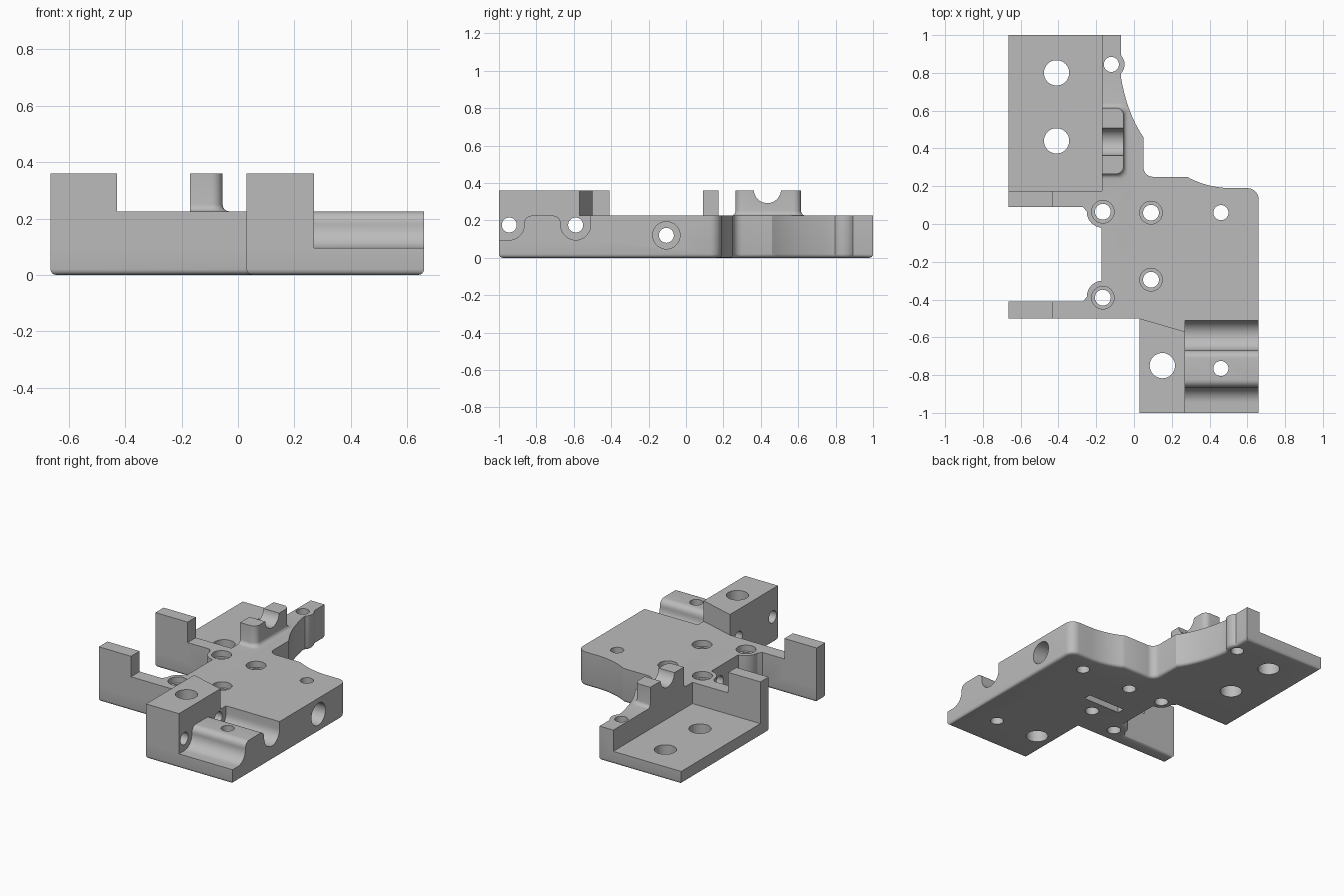
import bpy, bmesh
from math import sin, cos, radians
from mathutils import Vector, Matrix

if "Cube" in bpy.data.objects:
    bpy.data.objects.remove(bpy.data.objects["Cube"])

TOP, HIGH, FLOOR = 0.225, 0.36, 0.085

grey = bpy.data.materials.new("machined_grey")
grey.use_nodes = True
grey.diffuse_color = (0.5, 0.5, 0.5, 1)
grey.node_tree.nodes["Principled BSDF"].inputs["Base Color"].default_value = (0.5, 0.5, 0.5, 1)


def arc(cx, cy, r, a0, a1, n=10):
    angles = [radians(a0 + (a1 - a0) * i / n) for i in range(n + 1)]
    return [(cx + r * cos(a), cy + r * sin(a)) for a in angles]


def curve(p, q, r, n=10):
    p, q, r = Vector(p), Vector(q), Vector(r)
    ts = [i / n for i in range(n + 1)]
    return [tuple(p * (1 - t) ** 2 + q * 2 * t * (1 - t) + r * t * t) for t in ts]


def loft(name, rings, bottom_bevel=0):
    """Solid through matching rings of 3D points, capped at both ends."""
    bm = bmesh.new()
    loops = [[bm.verts.new(p) for p in ring] for ring in rings]
    n = len(loops[0])
    base = bm.faces.new(loops[0])
    bm.faces.new(loops[-1])
    for lo, hi in zip(loops, loops[1:]):
        for i in range(n):
            bm.faces.new((lo[i], lo[(i + 1) % n], hi[(i + 1) % n], hi[i]))
    bmesh.ops.recalc_face_normals(bm, faces=bm.faces)
    if bottom_bevel:
        bmesh.ops.bevel(bm, geom=list(base.edges), offset=bottom_bevel,
                        segments=4, profile=0.5, affect='EDGES')
    mesh = bpy.data.meshes.new(name)
    bm.to_mesh(mesh)
    bm.free()
    obj = bpy.data.objects.new(name, mesh)
    bpy.context.collection.objects.link(obj)
    mesh.materials.append(grey)
    return obj


def prism(name, outline, z0, z1, bevel=0):
    return loft(name, [[(x, y, z) for x, y in outline] for z in (z0, z1)], bevel)


def prism_x(name, profile, x0, x1):
    return loft(name, [[(x, y, z) for y, z in profile] for x in (x0, x1)])


def rect(x0, x1, y0, y1):
    return [(x0, y0), (x1, y0), (x1, y1), (x0, y1)]


def circle(cx, cy, r):
    return arc(cx, cy, r, 0, 348.75, 31)


def combine(target, other, operation):
    mod = target.modifiers.new(operation.lower(), 'BOOLEAN')
    mod.operation, mod.object, mod.solver = operation, other, 'EXACT'
    bpy.context.view_layer.objects.active = target
    bpy.ops.object.modifier_apply(modifier=mod.name)
    bpy.data.objects.remove(other)


# Plate outline, with hole boss, concave flank and two arms
outline = [(-0.665, 1), (-0.07, 1)]
outline += arc(-0.12, 0.845, 0.07, 44, -44, 8)
outline += curve((-0.07, 0.78), (-0.035, 0.58), (0.05, 0.46))
outline += arc(0.10, 0.30, 0.05, 180, 270, 6)
outline += curve((0.28, 0.25), (0.38, 0.195), (0.50, 0.19))
outline += arc(0.60, 0.13, 0.06, 90, 0, 8)
outline += [(0.66, -1), (0.03, -1), (0.03, -0.5), (-0.665, -0.5), (-0.665, -0.41), (-0.27, -0.41)]
outline += arc(-0.165, -0.385, 0.085, 180, 94, 8)
outline += arc(-0.165, 0.065, 0.085, 266, 180, 8)
outline += [(-0.27, 0.09), (-0.665, 0.09)]
plate = prism("mount_plate", outline, 0, TOP, 0.02)

# Recessed shelf
combine(plate, prism("shelf_cut", rect(-0.8, -0.17, 0.175, 1.2), FLOOR, 1), 'DIFFERENCE')

# Clamp grooves beside the tall block
step = [(-1.2, 0.095)] + arc(-0.945, 0.175, 0.08, 270, 360)
step += arc(-0.825, 0.185, 0.04, 180, 90, 6) + [(-0.825, 0.5), (-1.2, 0.5)]
groove = arc(-0.71, 0.185, 0.04, 90, 0, 6) + arc(-0.59, 0.175, 0.08, 180, 360, 18)
groove += [(-0.51, 0.5), (-0.71, 0.5)]
for profile in (step, groove):
    combine(plate, prism_x("clamp_cut", profile, 0.27, 0.8), 'DIFFERENCE')

# Tall block and the two arm end posts
block = [(0.03, -1), (0.27, -1), (0.27, -0.57), (0.03, -0.5)]
combine(plate, prism("tall_block", block, 0.1, HIGH), 'UNION')
for y0, y1 in ((-0.5, -0.41), (0.09, 0.175)):
    combine(plate, prism("arm_post", rect(-0.665, -0.43, y0, y1), 0.1, HIGH), 'UNION')


# Cradle with a flared foot and a round notch
def cradle_ring(d, z):
    x, y0, y1, r = -0.055 + d, 0.265 - d, 0.615 + d, 0.04
    pts = [(-0.17, y0)] + arc(x - r, y0 + r, r, -90, 0, 6)
    pts += arc(x - r, y1 - r, r, 0, 90, 6) + [(-0.17, y1)]
    return [(px, py, z) for px, py in pts]


flare = [(0.025 * (1 - sin(radians(a))), TOP + 0.025 * (1 - cos(radians(a)))) for a in (0, 22, 45, 68, 90)]
cradle = loft("cradle", [cradle_ring(0.025, 0.15)] + [cradle_ring(d, z) for d, z in flare]
              + [cradle_ring(0, HIGH)])
combine(cradle, prism_x("notch_cut", circle(0.435, HIGH + 0.005, 0.073), -0.4, 0.2), 'DIFFERENCE')
combine(plate, cradle, 'UNION')

# Vertical through holes: x, y, radius
holes = [(-0.41, 0.80, 0.067), (-0.41, 0.44, 0.067), (0.15, -0.75, 0.067),
         (-0.12, 0.845, 0.04), (0.46, 0.06, 0.04), (0.46, -0.765, 0.04)]
bored = [(-0.165, 0.065), (0.09, 0.06), (0.09, -0.295), (-0.165, -0.39)]
for x, y, r in holes + [(x, y, 0.042) for x, y in bored]:
    combine(plate, prism("hole_cut", circle(x, y, r), -0.2, 0.6), 'DIFFERENCE')
for x, y in bored:
    combine(plate, prism("counterbore_cut", circle(x, y, 0.06), TOP - 0.04, 0.6), 'DIFFERENCE')

# Sideways holes: y, z, radius, start, end
for y, z, r, x0, x1 in ((-0.945, 0.175, 0.04, -0.1, 0.4), (-0.59, 0.175, 0.04, -0.1, 0.4),
                        (-0.105, 0.12, 0.04, -0.4, 0.8), (-0.105, 0.12, 0.073, 0.52, 0.8)):
    combine(plate, prism_x("side_hole_cut", circle(y, z, r), x0, x1), 'DIFFERENCE')

# Underside slot
combine(plate, prism("slot_cut", rect(-0.045, 0.225, -0.205, -0.155), -0.1, 0.05), 'DIFFERENCE')

# Smooth the round surfaces, keep machined edges sharp
bpy.ops.object.select_all(action='DESELECT')
plate.select_set(True)
bpy.context.view_layer.objects.active = plate
bpy.ops.object.shade_smooth_by_angle(angle=radians(30))
